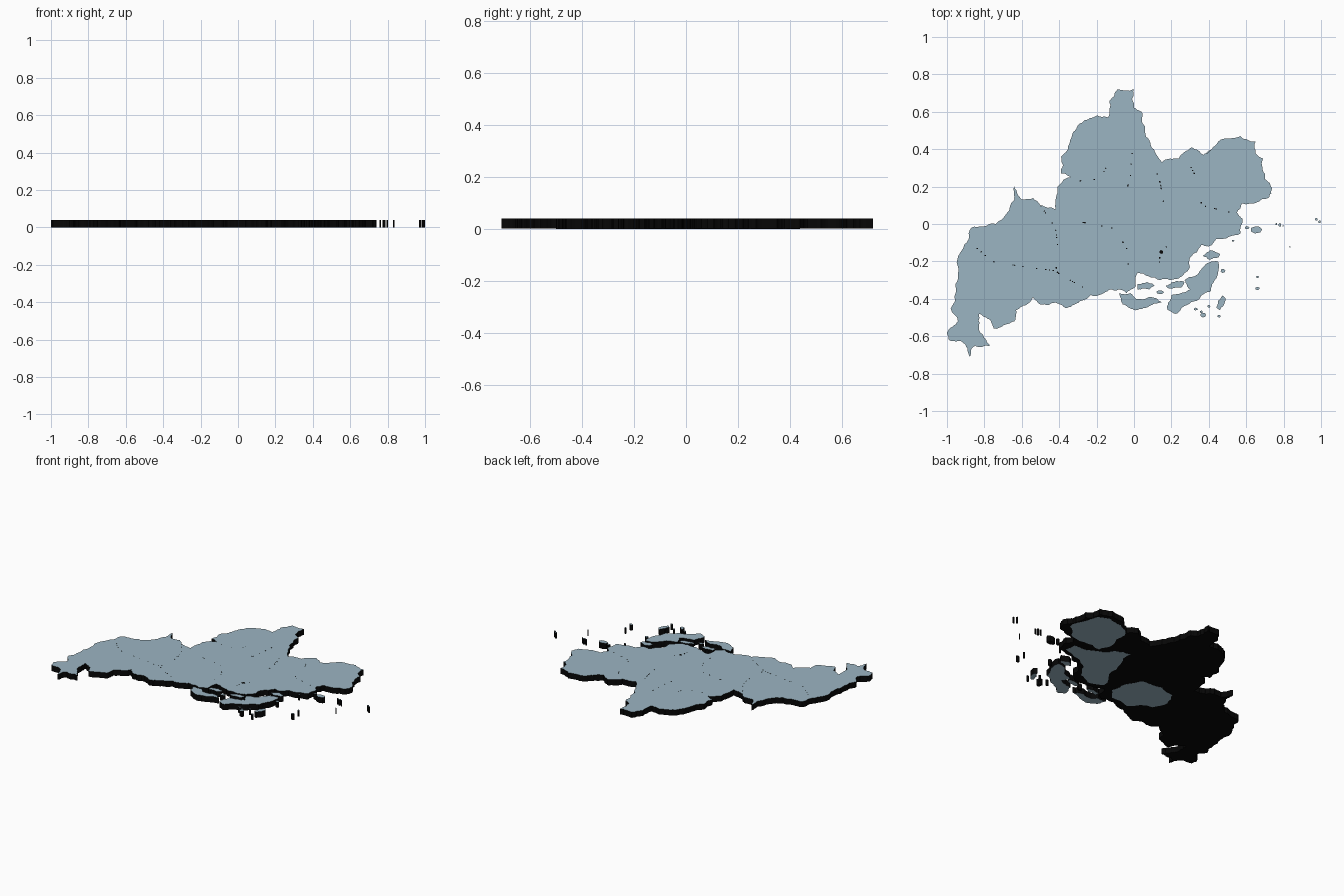
import bpy, bmesh, math, random
from mathutils import Vector

random.seed(4)
H = 0.04


def material(name, rgb):
    m = bpy.data.materials.new(name)
    m.diffuse_color = (*rgb, 1)
    return m


BLUE = material("pale blue grey", (0.33, 0.46, 0.54))
BLACK = material("black", (0.002, 0.002, 0.002))


def roughen(points, levels, amount=0.13):
    """Midpoint displacement gives the ragged coast."""
    pts = [Vector(p) for p in points]
    for _ in range(levels):
        out = []
        for a, b in zip(pts, pts[1:] + pts[:1]):
            d = b - a
            side = Vector((-d.y, d.x)) * random.uniform(-amount, amount)
            out += [a, (a + b) / 2 + side]
        pts = out
    return [(max(-1, min(1, p.x)), max(-0.72, min(0.72, p.y))) for p in pts]


def slab(name, outlines, z0, z1, blue_base=False):
    """Upright slabs: blue top, black walls, blue or black base."""
    bm = bmesh.new()
    for pts in outlines:
        base = bm.faces.new([bm.verts.new((x, y, z0)) for x, y in pts])
        ext = bmesh.ops.extrude_face_region(bm, geom=[base], use_keep_orig=True)
        for v in ext["geom"]:
            if isinstance(v, bmesh.types.BMVert):
                v.co.z = z1
    bmesh.ops.recalc_face_normals(bm, faces=bm.faces)
    for f in bm.faces:
        up = f.normal.z
        f.material_index = 0 if up > 0.5 or (blue_base and up < -0.5) else 1
    me = bpy.data.meshes.new(name)
    bm.to_mesh(me)
    bm.free()
    me.materials.append(BLUE)
    me.materials.append(BLACK)
    ob = bpy.data.objects.new(name, me)
    bpy.context.collection.objects.link(ob)
    return ob


# Mainland, clockwise from the northern tip
mainland = [
    (-.09, .72), (0, .72), (0, .62), (.04, .60), (.06, .52), (.09, .42), (.15, .33),
    (.24, .35), (.31, .41), (.37, .37), (.45, .44), (.57, .47), (.65, .44), (.65, .38),
    (.69, .35), (.70, .24), (.74, .19), (.72, .14), (.58, .11), (.55, .06), (.58, .03),
    (.57, -.05), (.44, -.08), (.40, -.12), (.36, -.11), (.30, -.18), (.30, -.23),
    (.24, -.29), (.14, -.30), (.02, -.26), (.01, -.33), (-.04, -.37), (-.13, -.35),
    (-.23, -.38), (-.28, -.41), (-.36, -.45), (-.42, -.42), (-.50, -.43), (-.54, -.39),
    (-.63, -.46), (-.64, -.52), (-.75, -.56), (-.77, -.51), (-.83, -.48), (-.83, -.55),
    (-.80, -.61), (-.77, -.65), (-.85, -.65), (-.88, -.71), (-.92, -.63), (-.99, -.62),
    (-1, -.58), (-.94, -.52), (-.98, -.45), (-.94, -.28), (-.92, -.14), (-.87, -.02),
    (-.74, 0), (-.64, .13), (-.64, .20), (-.60, .13), (-.54, .14), (-.50, .10),
    (-.42, .08), (-.41, .20), (-.34, .25), (-.39, .27), (-.39, .36), (-.33, .48),
    (-.27, .55), (-.20, .58), (-.14, .57), (-.13, .66)]
slab("mainland", [roughen(mainland, 3)], 0.001, H)

# Lighter districts visible on the underside
districts = [
    [(.36, .34), (.46, .42), (.56, .44), (.63, .41), (.66, .33), (.69, .20), (.62, .13),
     (.50, .11), (.37, .10), (.34, .20)],
    [(.18, .18), (.28, .15), (.40, .06), (.52, .04), (.53, -.03), (.40, -.07), (.30, -.13),
     (.25, -.22), (.16, -.26), (.06, -.22), (.12, -.10), (.15, .05)],
    [(-.35, -.04), (-.24, -.01), (-.10, -.03), (-.04, -.12), (-.02, -.24), (-.08, -.31),
     (-.22, -.33), (-.35, -.24), (-.39, -.14)]]
slab("underside_districts", [roughen(d, 2) for d in districts], 0, 0.0011, True)

# Large islands off the south-east coast
islands = [
    [(.45, -.20), (.39, -.21), (.34, -.27), (.27, -.30), (.30, -.35), (.20, -.38),
     (.18, -.46), (.22, -.48), (.29, -.43), (.35, -.40), (.41, -.36), (.44, -.29)],
    [(-.08, -.37), (-.02, -.37), (.01, -.40), (.08, -.39), (.15, -.42), (.08, -.44),
     (0, -.46), (-.06, -.43)],
    [(.02, -.32), (.07, -.31), (.11, -.33), (.08, -.35), (.02, -.35)],
    [(.17, -.33), (.21, -.31), (.27, -.31), (.25, -.34), (.19, -.345)],
    [(.37, -.17), (.41, -.14), (.46, -.16), (.45, -.18), (.40, -.19)],
    [(.45, -.41), (.47, -.38), (.49, -.40), (.46, -.46), (.44, -.45)]]
slab("large_islands", [roughen(i, 3) for i in islands], 0, H, True)


def blob(x, y, rx, ry, n=7):
    return [(min(1, x + rx * math.cos(t) * random.uniform(.75, 1)),
             y + ry * math.sin(t) * random.uniform(.75, 1))
            for t in [2 * math.pi * k / n for k in range(n)]]


# Small islets: x, y, half width, half depth
islets = [
    (.655, -.03, .035, .022), (.605, -.02, .013, .01), (.78, -.005, .01, .01),
    (.76, 0, .006, .006), (.797, -.01, .005, .004), (.833, -.122, .004, .004),
    (.66, -.283, .008, .007), (.66, -.345, .014, .01), (.975, .025, .008, .01),
    (.992, .012, .009, .008), (.37, -.487, .018, .014), (.455, -.492, .009, .009),
    (.33, -.455, .012, .008), (.475, -.25, .015, .013), (.14, -.365, .025, .012),
    (.40, -.44, .009, .008), (.53, -.09, .008, .006), (.36, -.47, .008, .008)]
slab("islets", [blob(*i) for i in islets], 0, H)

# Specks along the district borders on the top face
borders = [
    [(-.85, -.12), (-.76, -.20), (-.58, -.23), (-.42, -.25), (-.38, -.28), (-.25, -.35)],
    [(-.50, .10), (-.42, -.02), (-.40, -.18), (-.42, -.25)],
    [(-.30, .23), (-.18, .24), (-.15, .30)],
    [(-.28, .01), (-.12, -.02), (-.04, -.12), (-.03, -.22)],
    [(-.01, .38), (-.02, .25), (-.04, .18)],
    [(.10, .34), (.14, .22), (.17, .05)],
    [(.13, -.28), (.14, -.15), (.20, -.10)],
    [(.29, .33), (.36, .20), (.36, .10), (.52, .06)]]
specks = []
for path in borders:
    for a, b in zip(path, path[1:]):
        a, b = Vector(a), Vector(b)
        for k in range(max(2, int((b - a).length / 0.035))):
            p = a.lerp(b, random.random())
            specks.append(blob(p.x, p.y, .005, .004, 5))
specks.append(blob(.145, -.15, .012, .012))
marks = slab("border_specks", specks, H - 0.002, H + 0.0004)
for f in marks.data.polygons:
    f.material_index = 1
